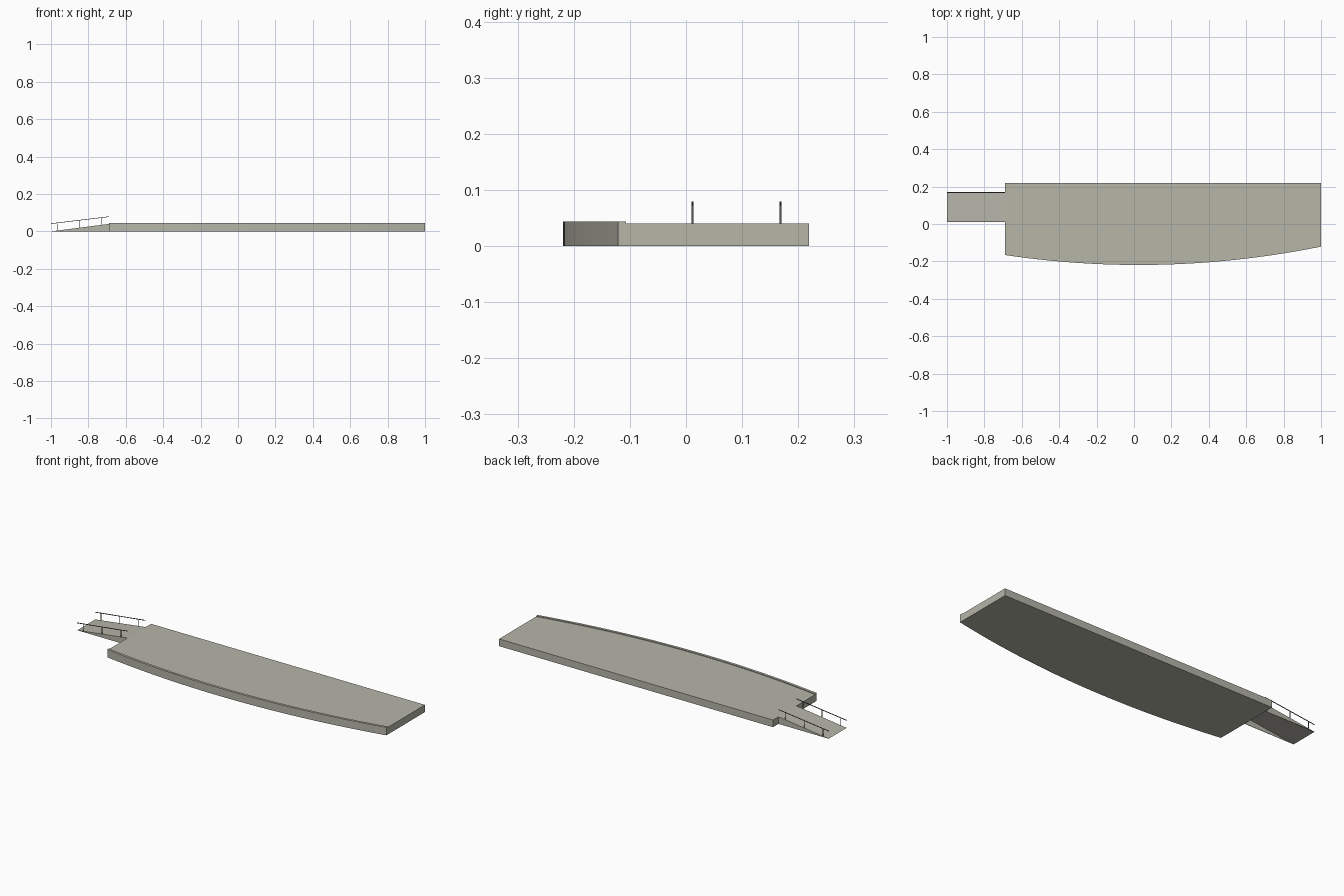
import bpy
from mathutils import Vector

cube = bpy.data.objects.get("Cube")
if cube:
    bpy.data.objects.remove(cube, do_unlink=True)

LEFT, RIGHT, BACK = -0.69, 1.0, 0.219
DECK = 0.04          # deck height
RAMP_Y = (0.012, 0.171)


def material(name, rgb):
    mat = bpy.data.materials.new(name)
    mat.use_nodes = True
    mat.diffuse_color = (*rgb, 1)
    mat.node_tree.nodes["Principled BSDF"].inputs["Base Color"].default_value = (*rgb, 1)
    return mat


concrete = material("warm grey concrete", (0.47, 0.465, 0.395))
metal = material("dark grey metal", (0.1, 0.1, 0.1))


def prism(name, outline, offset, mat):
    """Extrude a closed outline of 3D points along an offset vector."""
    n = len(outline)
    low = [Vector(p) for p in outline]
    verts = low + [p + Vector(offset) for p in low]
    faces = [list(range(n))[::-1], list(range(n, 2 * n))]
    faces += [(i, (i + 1) % n, (i + 1) % n + n, i + n) for i in range(n)]
    mesh = bpy.data.meshes.new(name)
    mesh.from_pydata(verts, [], faces)
    mesh.materials.append(mat)
    obj = bpy.data.objects.new(name, mesh)
    bpy.context.collection.objects.link(obj)
    # Make normals consistently outward
    import bmesh
    bm = bmesh.new()
    bm.from_mesh(mesh)
    bmesh.ops.recalc_face_normals(bm, faces=bm.faces)
    bm.to_mesh(mesh)
    bm.free()
    return obj


def front_edge(inset, z, steps=48):
    """Points along the bowed front edge, from right end to left end."""
    xs = [LEFT + (RIGHT - LEFT) * i / steps for i in range(steps + 1)]
    return [(x, -0.219 + inset + 0.1034 * (x - 0.026) ** 2, z) for x in xs]


# Platform slab with bowed front
prism("platform", front_edge(0, 0) + [(RIGHT, BACK, 0), (LEFT, BACK, 0)],
      (0, 0, DECK), concrete)

# Low curb following the bowed edge
prism("front_curb", front_edge(0, DECK) + front_edge(0.014, DECK)[::-1],
      (0, 0, 0.004), concrete)

# Ramp: sloping sheet over two triangular side plates
y0, y1 = RAMP_Y
prism("ramp_deck", [(-1, y0, 0), (LEFT, y0, DECK), (LEFT, y0, DECK - 0.002), (-0.985, y0, 0)],
      (0, y1 - y0, 0), concrete)
for side, y in (("right", y0), ("left", y1 - 0.002)):
    prism(f"ramp_side_{side}", [(-1, y, 0), (LEFT, y, 0), (LEFT, y, DECK)],
          (0, 0.002, 0), concrete)

# Railings: sloping handrail on three posts along each ramp edge
W = 0.003


def ramp_z(x):
    return DECK * (x + 1) / (LEFT + 1)


for side, y in (("front", y0 - 0.002), ("back", y1 - 0.004)):
    top0, top1 = 0.043, 0.08
    prism(f"{side}_handrail",
          [(-1, y, top0 - W), (LEFT, y, top1 - W), (LEFT, y, top1), (-1, y, top0)],
          (0, W, 0), metal)
    for i, x in enumerate((-0.963, -0.847, -0.73)):
        z = ramp_z(x) - 0.001
        prism(f"{side}_rail_post_{i + 1}",
              [(x - W / 2, y, z), (x + W / 2, y, z), (x + W / 2, y + W, z), (x - W / 2, y + W, z)],
              (0, 0, 0.039), metal)
